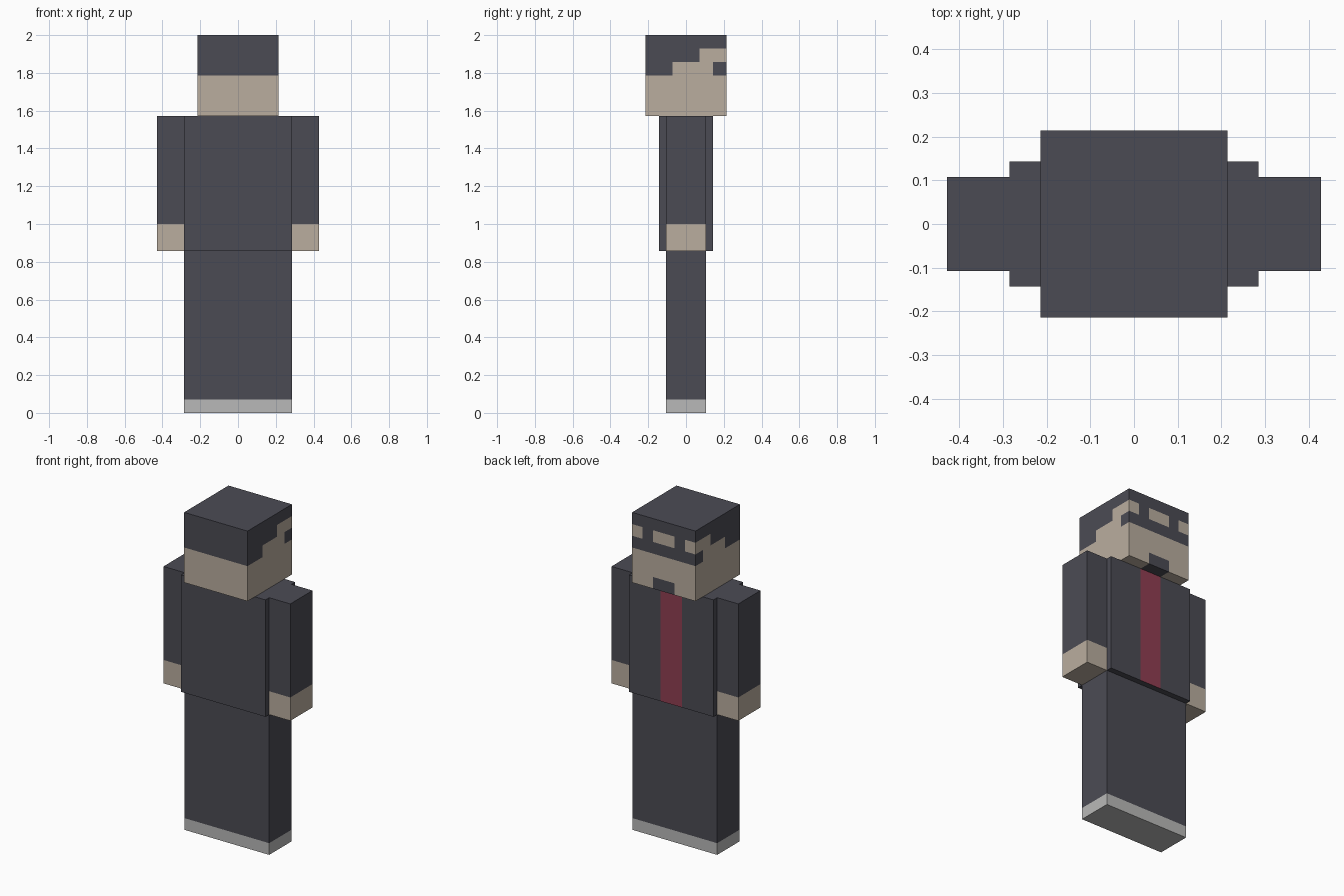
import bpy, bmesh
from mathutils import Vector

if "Cube" in bpy.data.objects:
    bpy.data.objects.remove(bpy.data.objects["Cube"])

U = 1 / 14  # one block unit: the figure is 28 units tall


def srgb(r, g, b):
    def lin(v):
        v /= 255
        return v / 12.92 if v <= 0.04045 else ((v + 0.055) / 1.055) ** 2.4
    return (lin(r), lin(g), lin(b), 1)


DARK, SKIN, GREY, RED = range(4)
MATS = []
for label, rgb in (("dark suit", (75, 75, 84)), ("skin", (186, 174, 159)),
                   ("shoe grey", (185, 185, 184)), ("tie red", (144, 62, 82))):
    m = bpy.data.materials.new(label)
    m.diffuse_color = srgb(*rgb)
    m.use_nodes = True
    m.node_tree.nodes["Principled BSDF"].inputs["Base Color"].default_value = m.diffuse_color
    MATS.append(m)


def block(name, lo, hi, cuts, rule):
    """Box in block units, sliced at (axis, position) cuts, coloured by rule."""
    lo, hi = Vector(lo), Vector(hi)
    bm = bmesh.new()
    bmesh.ops.create_cube(bm, size=1)
    for v in bm.verts:
        v.co = Vector((v.co[i] + 0.5) * (hi[i] - lo[i]) + lo[i] for i in range(3))
    for axis, pos in cuts:
        n, p = Vector((0, 0, 0)), Vector((0, 0, 0))
        n[axis], p[axis] = 1, pos
        bmesh.ops.bisect_plane(bm, geom=bm.verts[:] + bm.edges[:] + bm.faces[:],
                               plane_co=p, plane_no=n)
    bm.normal_update()
    for f in bm.faces:
        f.material_index = rule(f.calc_center_median(), f.normal)
    bmesh.ops.scale(bm, vec=(U, U, U), verts=bm.verts)
    me = bpy.data.meshes.new(name)
    bm.to_mesh(me)
    bm.free()
    for m in MATS:
        me.materials.append(m)
    ob = bpy.data.objects.new(name, me)
    bpy.context.collection.objects.link(ob)
    return ob


def head_rule(c, n):
    ax = abs(c.x)
    if n.z > 0.5:                      # crown
        dark = True
    elif n.z < -0.5:                   # chin underside with beard
        dark = c.y > 2 and ax < 1
    elif n.y < -0.5:                   # hair at the rear
        dark = c.z > 25
    elif n.y > 0.5:                    # face: hairline, brows, glasses, beard
        dark = (c.z > 27 or (c.z > 26 and 1 < ax < 2)
                or 25 < c.z < 26 or (c.z < 23 and ax < 1))
    else:                              # sides: stepped hair, glasses end
        line = 25 if c.y < -1 else 26 if c.y < 1 else 27
        dark = c.z > line or (c.y > 2 and 25 < c.z < 26)
    return DARK if dark else SKIN


# Head, sliced to a one-unit grid
grid = [(a, i) for a in (0, 1) for i in range(-2, 3)] + [(2, i) for i in range(23, 28)]
block("head", (-3, -3, 22), (3, 3, 28), grid, head_rule)

# Torso with tie stripe on the face side
block("torso", (-4, -2, 12), (4, 2, 22), [(0, -1), (0, 1)],
      lambda c, n: RED if n.y > 0.5 and abs(c.x) < 1 else DARK)

# Arms with bare hands
for side, x in (("left", -6), ("right", 4)):
    block(side + "_arm", (x, -1.5, 12), (x + 2, 1.5, 22), [(2, 14)],
          lambda c, n: SKIN if c.z < 14 else DARK)

# Legs with shoe band
block("legs", (-4, -1.5, 0), (4, 1.5, 12), [(2, 1)],
      lambda c, n: GREY if c.z < 1 else DARK)
